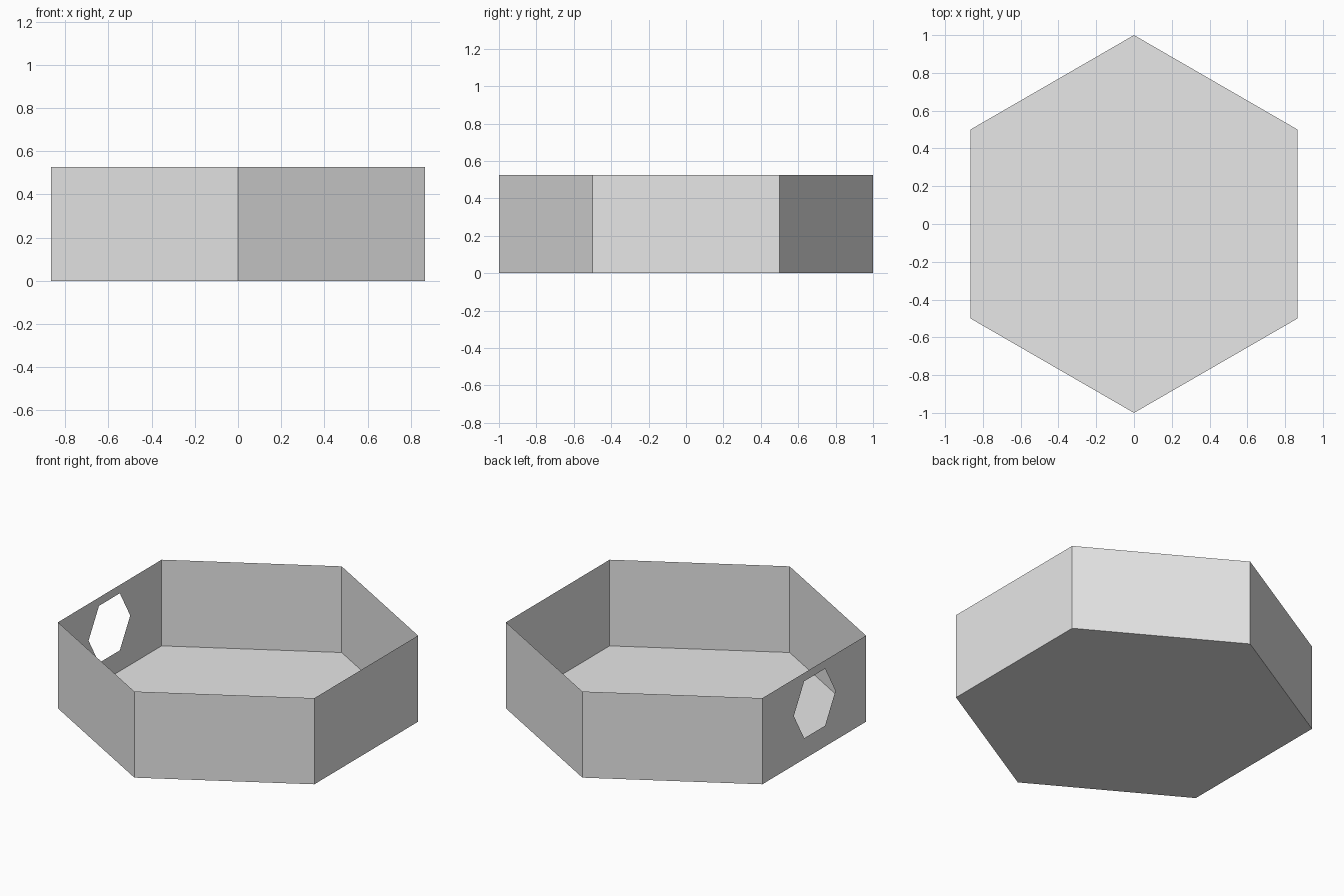
import bpy, bmesh
from math import sin, cos, pi
from mathutils import Vector

HEIGHT = 0.526
HOLE_CENTRE = Vector((-cos(pi / 6), -0.004, 0.301))
HOLE_RADIUS = 0.201

cube = bpy.data.objects.get("Cube")
if cube:
    bpy.data.objects.remove(cube, do_unlink=True)

# One plain grey for the whole tray
grey = bpy.data.materials.new("light_grey")
grey.use_nodes = True
grey.diffuse_color = (0.8, 0.8, 0.8, 1)
grey.node_tree.nodes["Principled BSDF"].inputs["Base Color"].default_value = (0.8, 0.8, 0.8, 1)


def finish(name, bm):
    mesh = bpy.data.meshes.new(name)
    bm.to_mesh(mesh)
    bm.free()
    mesh.materials.append(grey)
    obj = bpy.data.objects.new(name, mesh)
    bpy.context.collection.objects.link(obj)
    return obj


def ring(bm, z):
    """Hexagon with points at the front and back."""
    angles = [pi / 6 + i * pi / 3 for i in range(6)]
    return [bm.verts.new((cos(a), sin(a), z)) for a in angles]


def loop_edges(bm, verts):
    return [bm.edges.get((a, b)) or bm.edges.new((a, b))
            for a, b in zip(verts, verts[1:] + verts[:1])]


# Floor: a single thin sheet
bm = bmesh.new()
bm.faces.new(ring(bm, 0))
finish("floor", bm)

# Walls: thin sheets around the floor, the -x one pierced by a hexagonal hole
bm = bmesh.new()
low, high = ring(bm, 0), ring(bm, HEIGHT)
for i in range(6):
    j = (i + 1) % 6
    corners = [low[i], low[j], high[j], high[i]]
    if i != 2:
        bm.faces.new(corners)
        continue
    hole = [bm.verts.new(HOLE_CENTRE + HOLE_RADIUS * Vector((0, cos(k * pi / 3), sin(k * pi / 3))))
            for k in range(6)]
    bmesh.ops.triangle_fill(bm, edges=loop_edges(bm, corners) + loop_edges(bm, hole),
                            use_beauty=True, normal=(-1, 0, 0))
bm.normal_update()
for face in bm.faces:
    if face.normal.dot(face.calc_center_median()) < 0:
        face.normal_flip()
finish("walls", bm)
